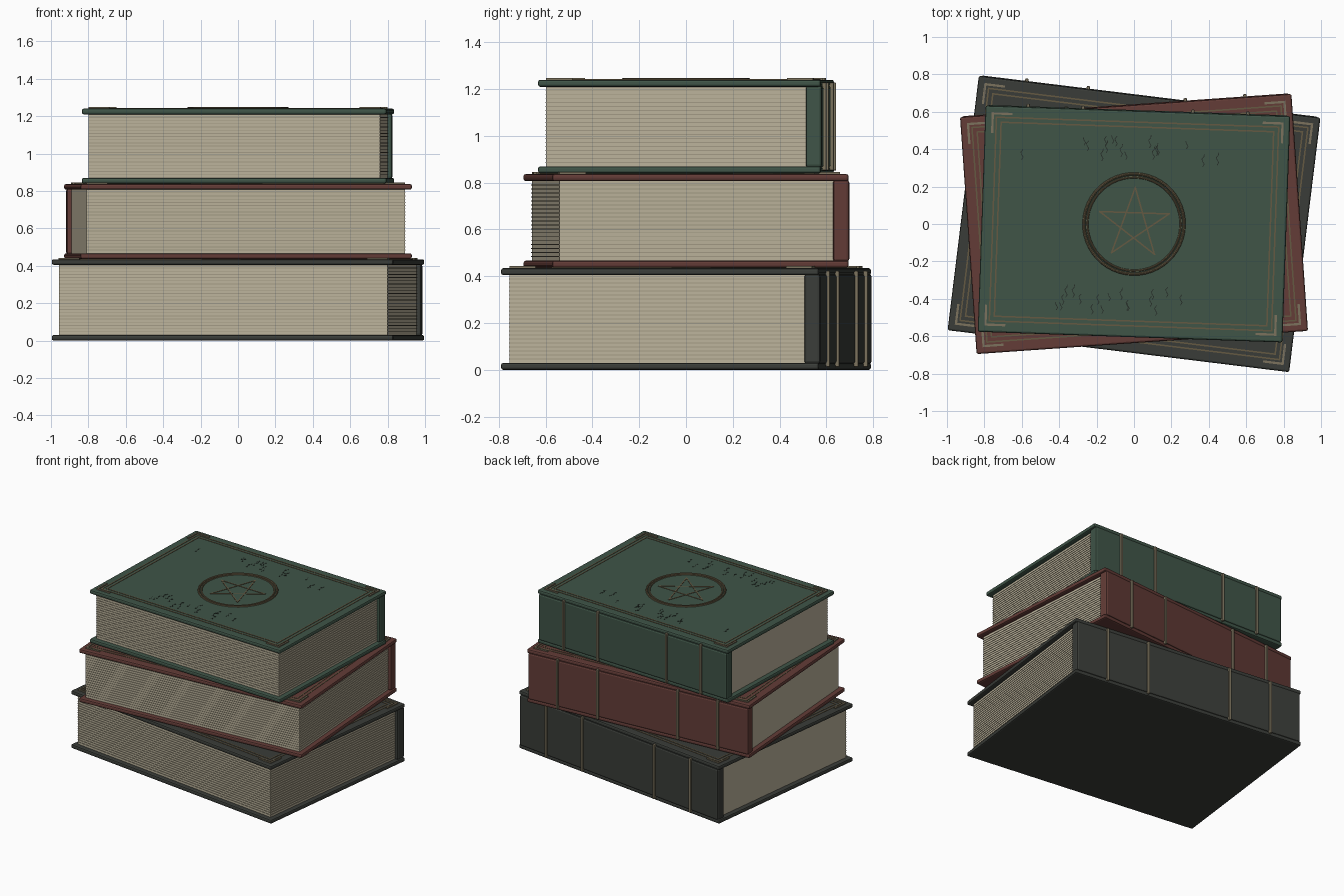
import bpy, bmesh, math, random
from mathutils import Matrix, Vector

if "Cube" in bpy.data.objects:
    bpy.data.objects.remove(bpy.data.objects["Cube"])

random.seed(4)


def material(name, rgb):
    m = bpy.data.materials.new(name)
    m.diffuse_color = (*rgb, 1)
    m.use_nodes = True
    m.node_tree.nodes["Principled BSDF"].inputs["Base Color"].default_value = m.diffuse_color
    return m


PAPER = material("paper", (0.50, 0.45, 0.33))
EDGE = material("page_edge", (0.36, 0.32, 0.23))
GILT = material("old_gilt", (0.13, 0.10, 0.055))
BRASS = material("dull_brass", (0.20, 0.17, 0.11))
CRACK = material("crack", (0.02, 0.028, 0.022))


def finish(bm, name, mat, frame, bevel=0):
    me = bpy.data.meshes.new(name)
    bm.to_mesh(me)
    bm.free()
    me.materials.append(mat)
    ob = bpy.data.objects.new(name, me)
    ob.matrix_world = frame
    bpy.context.collection.objects.link(ob)
    if bevel:
        mod = ob.modifiers.new("bevel", 'BEVEL')
        mod.width, mod.segments = bevel, 2
    return ob


def add_box(bm, lo, hi):
    lo, hi = Vector(lo), Vector(hi)
    bmesh.ops.create_cube(bm, size=1, matrix=Matrix.Translation((lo + hi) / 2)
                          @ Matrix.Diagonal((*(hi - lo), 1)))


def add_strip(bm, a, b, z, width, height):
    # flat bar lying on a cover between two points
    a, b = Vector((*a, z)), Vector((*b, z))
    d = b - a
    rot = Matrix.Rotation(math.atan2(d.y, d.x), 4, 'Z')
    bmesh.ops.create_cube(bm, size=1, matrix=Matrix.Translation((a + b) / 2) @ rot
                          @ Matrix.Diagonal((d.length + width, width, height, 1)))


def add_ring(bm, radius, minor, z, n=48, m=8):
    rows = []
    for i in range(n):
        a = 2 * math.pi * i / n
        rows.append([bm.verts.new((math.cos(a) * (radius + minor * math.cos(t)),
                                   math.sin(a) * (radius + minor * math.cos(t)),
                                   z + minor * math.sin(t)))
                     for t in (2 * math.pi * j / m for j in range(m))])
    for i in range(n):
        for j in range(m):
            p, q, k = rows[i], rows[(i + 1) % n], (j + 1) % m
            bm.faces.new((p[j], q[j], q[k], p[k]))


def book(tag, rgb, hx, hy, z0, h, angle, emblem=False):
    leather = material(tag + "_leather", rgb)
    frame = Matrix.Translation((0, 0, z0)) @ Matrix.Rotation(math.radians(angle), 4, 'Z')
    t = 0.03
    px, fy, by = hx - 0.035, -hy + 0.034, hy - 0.065

    # covers
    for side, z in (("bottom", 0), ("top", h - t)):
        bm = bmesh.new()
        add_box(bm, (-hx, -hy, z), (hx, hy, z + t))
        finish(bm, f"{tag}_{side}_cover", leather, frame, 0.01)

    # spine and its raised bands
    bm = bmesh.new()
    add_box(bm, (-hx + 0.01, by, t - 0.005), (hx - 0.01, hy + 0.004, h - t + 0.005))
    finish(bm, tag + "_spine", leather, frame, 0.012)
    bm = bmesh.new()
    for f in (-0.72, -0.36, 0.36, 0.72):
        add_box(bm, (f * hx - 0.009, hy - 0.02, 0.012), (f * hx + 0.009, hy + 0.017, h - 0.012))
    finish(bm, tag + "_spine_bands", BRASS, frame, 0.005)

    # page block with fine sheet edges on the front and right
    bm = bmesh.new()
    add_box(bm, (-px, fy, t - 0.003), (px, by + 0.01, h - t + 0.003))
    finish(bm, tag + "_pages", PAPER, frame)
    bm = bmesh.new()
    count = round((h - 2 * t) / 0.017)
    for i in range(1, count):
        z = t + (h - 2 * t) * i / count
        add_box(bm, (-px, fy - 0.003, z - 0.002), (px, fy + 0.004, z + 0.002))
        add_box(bm, (px - 0.004, fy, z - 0.002), (px + 0.003, by, z + 0.002))
    finish(bm, tag + "_sheet_edges", EDGE, frame)

    # double border line
    bm = bmesh.new()
    for inset in (0.06, 0.086):
        x, y = hx - inset, hy - inset
        for s in (-1, 1):
            add_strip(bm, (-x, s * y), (x, s * y), h, 0.008, 0.005)
            add_strip(bm, (s * x, -y), (s * x, y), h, 0.008, 0.005)
    finish(bm, tag + "_border", GILT, frame)

    # corner brackets
    bm = bmesh.new()
    for sx in (-1, 1):
        for sy in (-1, 1):
            x, y = sx * (hx - 0.04), sy * (hy - 0.04)
            add_strip(bm, (x, y), (x - sx * 0.1, y), h + 0.002, 0.012, 0.012)
            add_strip(bm, (x, y), (x, y - sy * 0.1), h + 0.002, 0.012, 0.012)
    finish(bm, tag + "_corner_brackets", BRASS, frame)

    # wavy cracks near the front and back edges
    bm = bmesh.new()
    for s in (-1, 1):
        for i in range(18):
            x = random.triangular(-0.8, 0.8, 0.1) * hx
            y = s * random.uniform(0.58, 0.76) * hy
            n = random.choice((4, 5, 6))
            pts = [(x + 0.007 * math.sin(k * 1.7), y + 0.013 * (k - n / 2)) for k in range(n)]
            for a, b in zip(pts, pts[1:]):
                add_strip(bm, a, b, h, 0.004, 0.003)
    finish(bm, tag + "_cracks", CRACK, frame)

    # ring and five-pointed star
    if emblem:
        bm = bmesh.new()
        add_ring(bm, 0.268, 0.008, h)
        add_ring(bm, 0.25, 0.006, h)
        bmesh.ops.recalc_face_normals(bm, faces=bm.faces)
        finish(bm, tag + "_emblem_ring", GILT, frame)
        bm = bmesh.new()
        pts = [(0.195 * math.sin(k * 0.8 * math.pi), 0.195 * math.cos(k * 0.8 * math.pi))
               for k in range(5)]
        for k in range(5):
            add_strip(bm, pts[k], pts[(k + 1) % 5], h, 0.008, 0.006)
        finish(bm, tag + "_emblem_star", GILT, frame)


book("lower_book", (0.042, 0.046, 0.040), 0.92, 0.685, 0.0, 0.435, -7)
book("middle_book", (0.125, 0.045, 0.038), 0.888, 0.635, 0.437, 0.40, 4)
book("upper_book", (0.050, 0.090, 0.064), 0.815, 0.605, 0.84, 0.40, -2, emblem=True)
